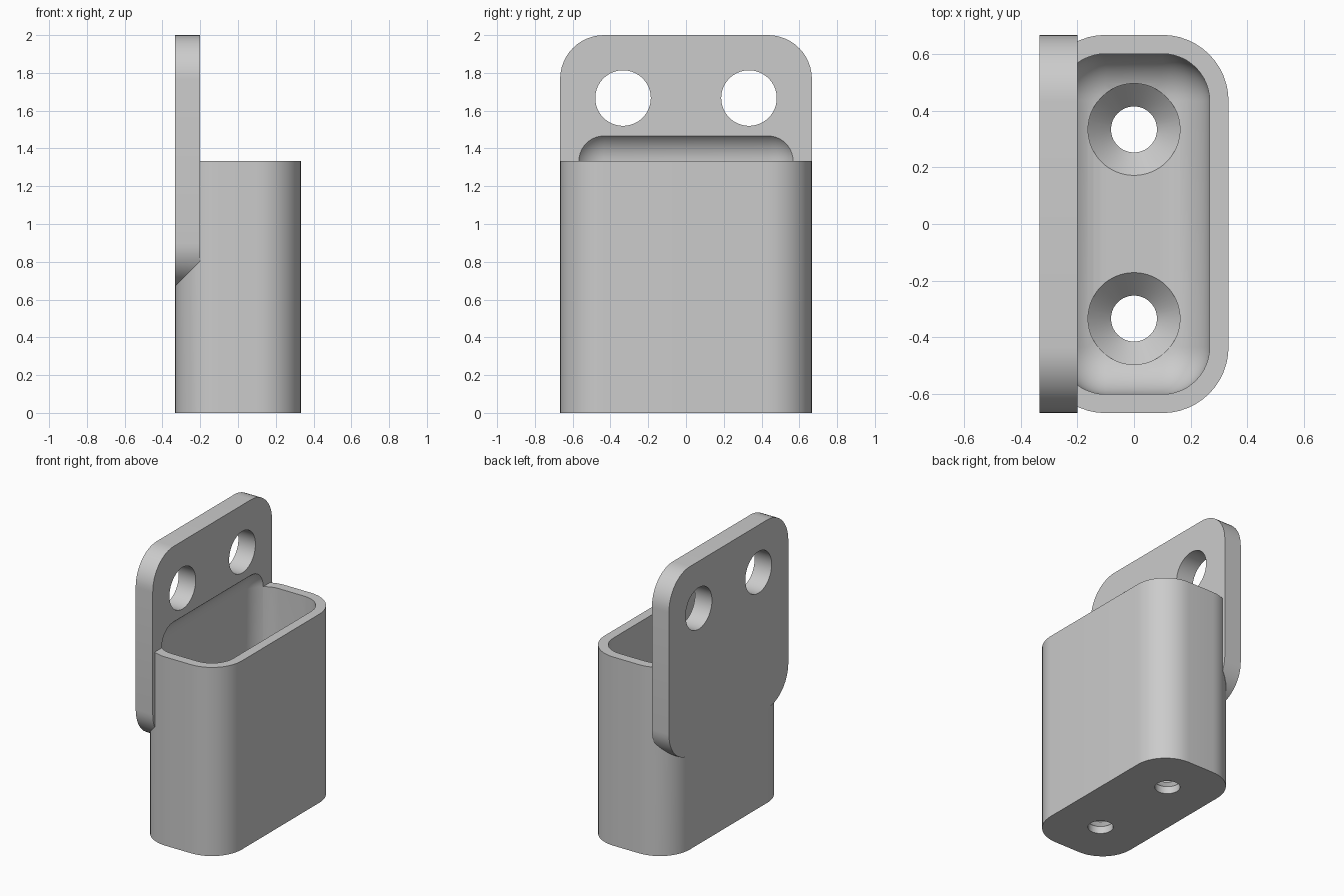
import bpy, bmesh
from math import radians
from mathutils import Vector, Matrix

cube = bpy.data.objects.get("Cube")
if cube:
    bpy.data.objects.remove(cube, do_unlink=True)

HALF_X, HALF_Y = 1 / 3, 2 / 3
WALL = 1 / 15
OUTER_R, INNER_R = 0.233, 0.166
BODY_TOP, FLOOR = 4 / 3, 0.133
PLATE_FRONT = -0.2

plastic = bpy.data.materials.new("light grey plastic")
plastic.use_nodes = True
grey = (0.6, 0.6, 0.6, 1)
plastic.diffuse_color = grey
plastic.node_tree.nodes["Principled BSDF"].inputs["Base Color"].default_value = grey


def finish(name, bm):
    bmesh.ops.recalc_face_normals(bm, faces=bm.faces)
    mesh = bpy.data.meshes.new(name)
    bm.to_mesh(mesh)
    bm.free()
    mesh.materials.append(plastic)
    obj = bpy.data.objects.new(name, mesh)
    bpy.context.collection.objects.link(obj)
    return obj


def rounded_box(low, high, radius, axis=None):
    """Box with rounded edges: those along one axis, or all of them."""
    low, high = Vector(low), Vector(high)
    bm = bmesh.new()
    bmesh.ops.create_cube(bm, size=1)
    bmesh.ops.scale(bm, vec=high - low, verts=bm.verts)
    bmesh.ops.translate(bm, vec=(low + high) / 2, verts=bm.verts)
    edges = [e for e in bm.edges if axis is None
             or abs((e.verts[0].co - e.verts[1].co).normalized()[axis]) > 0.9]
    bmesh.ops.bevel(bm, geom=edges, offset=radius, segments=12,
                    profile=0.5, affect='EDGES')
    return bm


def lathe(profile, matrix, sides=64):
    """Closed turned solid from (radius, height) pairs."""
    bm = bmesh.new()
    rings = []
    for r, h in profile:
        ring = bmesh.ops.create_circle(bm, segments=sides, radius=r,
                                       matrix=matrix @ Matrix.Translation((0, 0, h)))
        rings.append(ring["verts"])
    for a, b in zip(rings, rings[1:]):
        for i in range(sides):
            j = (i + 1) % sides
            bm.faces.new((a[i], a[j], b[j], b[i]))
    bm.faces.new(rings[0])
    bm.faces.new(rings[-1])
    return bm


def combine(target, tool, operation):
    tool.hide_render = True
    mod = target.modifiers.new(operation.lower(), 'BOOLEAN')
    mod.operation, mod.solver, mod.object = operation, 'EXACT', tool
    bpy.context.view_layer.objects.active = target
    bpy.ops.object.modifier_apply(modifier=mod.name)
    bpy.data.objects.remove(tool, do_unlink=True)


# Holder body
holder = finish("wall_holder", rounded_box(
    (-HALF_X, -HALF_Y, 0), (HALF_X, HALF_Y, BODY_TOP), OUTER_R, axis=2))

# Mounting plate with its underside sloped at 45 degrees
bm = rounded_box((-HALF_X, -HALF_Y, 2 / 3), (PLATE_FRONT, HALF_Y, 2), OUTER_R, axis=0)
bmesh.ops.bisect_plane(bm, geom=bm.verts[:] + bm.edges[:] + bm.faces[:],
                       plane_co=(-HALF_X, 0, 0.67), plane_no=(1, 0, -1),
                       clear_outer=True)
bmesh.ops.holes_fill(bm, edges=[e for e in bm.edges if e.is_boundary])
combine(holder, finish("mounting_plate", bm), 'UNION')

# Rounded pocket, running up into the plate
combine(holder, finish("pocket_cutter", rounded_box(
    (-HALF_X + WALL, -HALF_Y + WALL, FLOOR),
    (HALF_X - WALL, HALF_Y - WALL, BODY_TOP + INNER_R), INNER_R)), 'DIFFERENCE')

# Countersunk floor holes and plain plate holes
countersink = [(0.081, -0.1), (0.081, 0.051), (0.162, FLOOR), (0.162, 0.3)]
plate_hole = [(0.147, -0.6), (0.147, 0)]
for side in (-1, 1):
    y = side / 3
    combine(holder, finish("floor_hole_cutter", lathe(
        countersink, Matrix.Translation((0, y, 0)))), 'DIFFERENCE')
    turn = Matrix.Translation((0, y, 5 / 3)) @ Matrix.Rotation(radians(90), 4, 'Y')
    combine(holder, finish("plate_hole_cutter", lathe(plate_hole, turn)), 'DIFFERENCE')

# Smooth curves, crisp edges
bpy.ops.object.select_all(action='DESELECT')
holder.select_set(True)
bpy.context.view_layer.objects.active = holder
bpy.ops.object.shade_smooth_by_angle(angle=radians(25))
